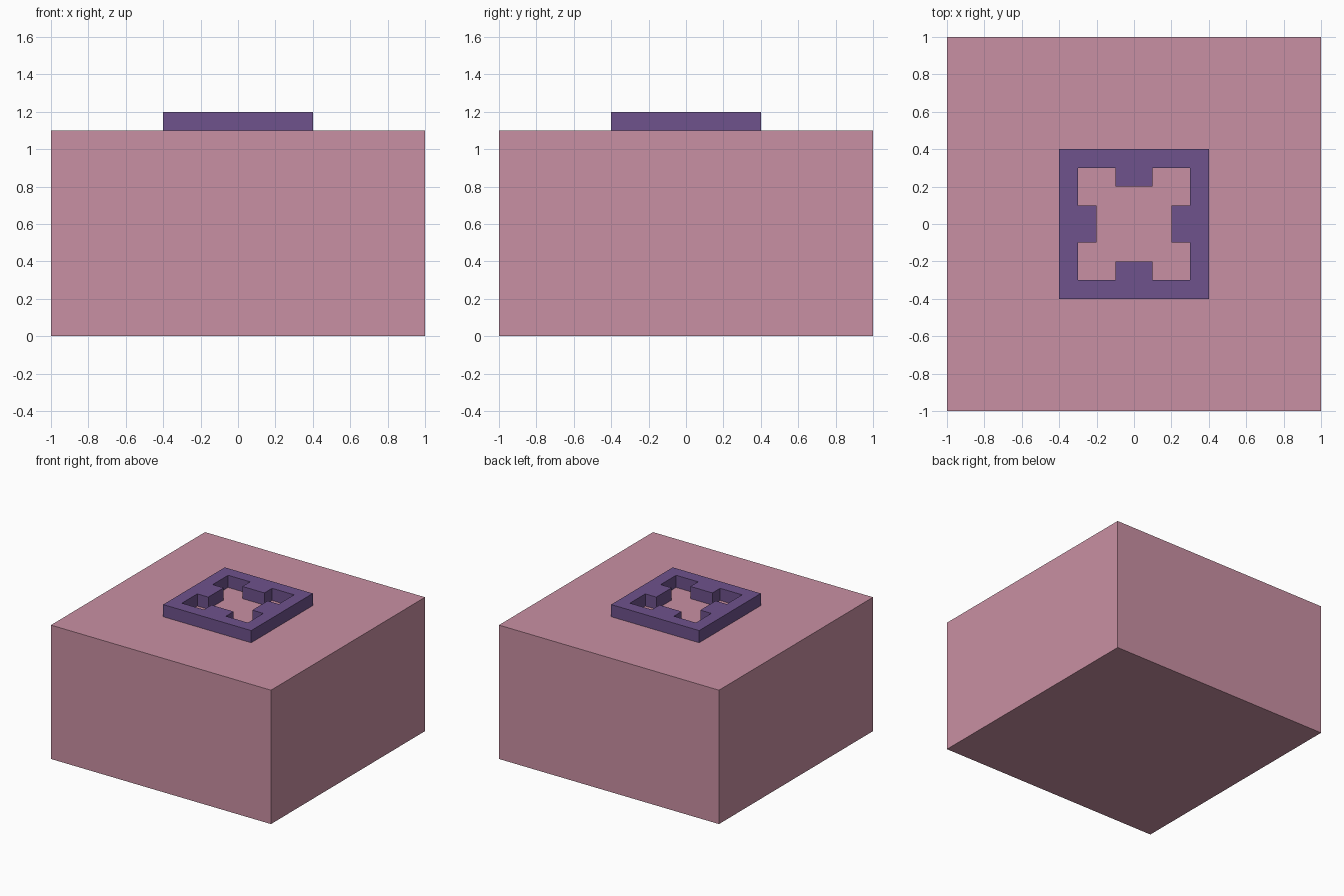
import bpy, bmesh, math
from mathutils import Matrix, Vector

if "Cube" in bpy.data.objects:
    bpy.data.objects.remove(bpy.data.objects["Cube"])


def material(name, rgb):
    m = bpy.data.materials.new(name)
    m.diffuse_color = (*rgb, 1.0)
    m.use_nodes = True
    m.node_tree.nodes["Principled BSDF"].inputs["Base Color"].default_value = m.diffuse_color
    return m


def add_object(name, bm, mat):
    bmesh.ops.recalc_face_normals(bm, faces=bm.faces[:])
    me = bpy.data.meshes.new(name)
    bm.to_mesh(me)
    bm.free()
    me.materials.append(mat)
    ob = bpy.data.objects.new(name, me)
    bpy.context.collection.objects.link(ob)
    return ob


pink = material("dusty pink", (0.584, 0.279, 0.366))
purple = material("deep purple", (0.156, 0.084, 0.262))

BASE_H, FRAME_H = 1.1, 0.1

# Base block
bm = bmesh.new()
bmesh.ops.create_cube(bm, size=1.0)
bmesh.ops.scale(bm, vec=(2, 2, BASE_H), verts=bm.verts[:])
bmesh.ops.translate(bm, vec=(0, 0, BASE_H / 2), verts=bm.verts[:])
add_object("base_block", bm, pink)

# Square frame: one mitred side with an inward tab, repeated four times
side = [(-.4, -.4), (.4, -.4), (.3, -.3), (.1, -.3),
        (.1, -.2), (-.1, -.2), (-.1, -.3), (-.3, -.3)]
bm = bmesh.new()
for i in range(4):
    rot = Matrix.Rotation(i * math.pi / 2, 3, 'Z')
    bm.faces.new([bm.verts.new(rot @ Vector((x, y, BASE_H))) for x, y in side])
bmesh.ops.remove_doubles(bm, verts=bm.verts[:], dist=1e-4)
ext = bmesh.ops.extrude_face_region(bm, geom=bm.faces[:])
top = [g for g in ext["geom"] if isinstance(g, bmesh.types.BMVert)]
bmesh.ops.translate(bm, vec=(0, 0, FRAME_H), verts=top)
add_object("notched_frame", bm, purple)
